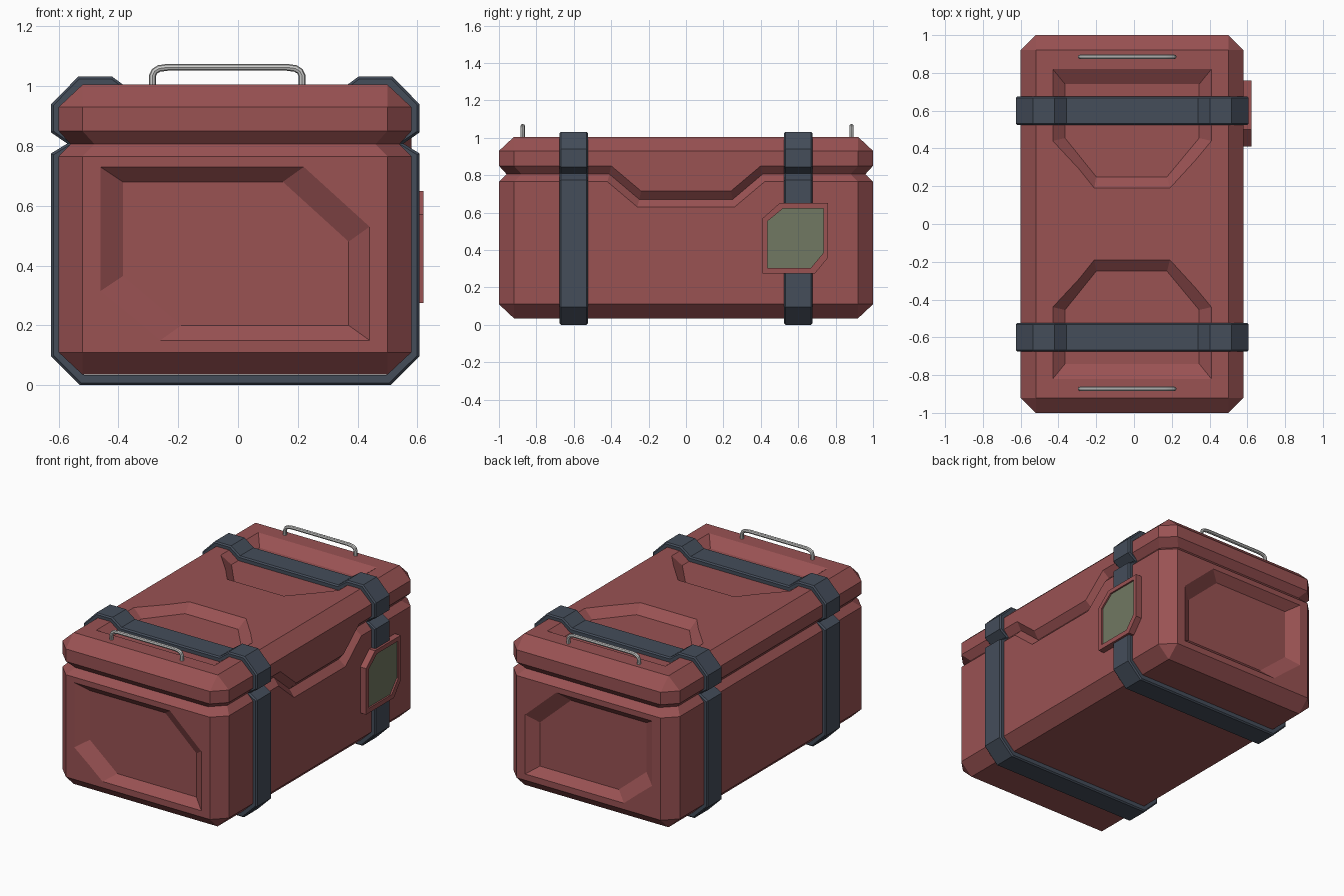
import bpy, bmesh
from mathutils import Vector

if "Cube" in bpy.data.objects:
    bpy.data.objects.remove(bpy.data.objects["Cube"])


def material(name, rgb):
    m = bpy.data.materials.new(name)
    m.diffuse_color = (*rgb, 1)
    m.use_nodes = True
    m.node_tree.nodes["Principled BSDF"].inputs["Base Color"].default_value = m.diffuse_color
    return m


RED = material("dull red", (0.32, 0.084, 0.086))
SLATE = material("dark slate", (0.058, 0.074, 0.102))
GREEN = material("olive screen", (0.165, 0.19, 0.122))
STEEL = material("light steel", (0.6, 0.6, 0.59))


def loft(name, loops, mats, cyclic=False):
    """Skin a list of equal-length point loops; cap the ends or close the ring."""
    bm = bmesh.new()
    rings = [[bm.verts.new(p) for p in loop] for loop in loops]
    n = len(rings[0])
    pairs = list(zip(rings, rings[1:]))
    if cyclic:
        pairs.append((rings[-1], rings[0]))
    for a, b in pairs:
        for i in range(n):
            j = (i + 1) % n
            bm.faces.new((a[i], a[j], b[j], b[i]))
    if not cyclic:
        bm.faces.new(rings[0])
        bm.faces.new(rings[-1]).material_index = len(mats) - 1
    bmesh.ops.remove_doubles(bm, verts=bm.verts, dist=0.0005)
    bmesh.ops.recalc_face_normals(bm, faces=bm.faces)
    me = bpy.data.meshes.new(name)
    bm.to_mesh(me)
    bm.free()
    ob = bpy.data.objects.new(name, me)
    bpy.context.collection.objects.link(ob)
    for m in mats:
        me.materials.append(m)
    return ob


# Case shell: chamfered box with a groove that dips on the right side
X0, X1, C = -0.60, 0.58, 0.08


def shell_ring(z, inset=0.0, clamp=0.0, ya=0.41, yb=0.25, dip=0.0):
    x0, x1, y1 = X0 + inset, X1 - inset, 1 - inset
    pts = [(x1, -y1 + C, z), (x1, -ya, z), (x1, -yb, z - dip),
           (x1, yb, z - dip), (x1, ya, z), (x1, y1 - C, z),
           (x1 - C, y1, z), (x0 + C, y1, z), (x0, y1 - C, z),
           (x0, -y1 + C, z), (x0 + C, -y1, z), (x1 - C, -y1, z)]
    return [(max(X0 + clamp, min(X1 - clamp, x)),
             max(clamp - 1, min(1 - clamp, y)), z) for x, y, z in pts]


shell = loft("case_shell", [
    shell_ring(0.035, clamp=C),
    shell_ring(0.11),
    shell_ring(0.765, ya=0.42, yb=0.26, dip=0.135),
    shell_ring(0.806, inset=0.04, dip=0.135),
    shell_ring(0.85, ya=0.40, yb=0.24, dip=0.135),
    shell_ring(0.93),
    shell_ring(1.005, clamp=C)], [RED])

# Sloped recesses in the end faces and the top, cut with tapered blocks
DEPTH = 0.05
END_OUT = [(-0.46, 0.73), (0.22, 0.73), (0.44, 0.53), (0.44, 0.15), (-0.26, 0.15), (-0.46, 0.315)]
END_IN = [(-0.385, 0.68), (0.15, 0.68), (0.37, 0.48), (0.37, 0.20), (-0.19, 0.20), (-0.385, 0.365)]
TOP_OUT = [(-0.43, 0.82), (0.41, 0.82), (0.41, 0.44), (0.19, 0.19), (-0.21, 0.19), (-0.43, 0.44)]
TOP_IN = [(-0.365, 0.74), (0.345, 0.74), (0.345, 0.455), (0.175, 0.25), (-0.20, 0.25), (-0.365, 0.455)]


def cut(outer, inner, place):
    """Cut a recess; place(u, v, depth) gives the 3D point."""
    grown = [(2 * a[0] - b[0], 2 * a[1] - b[1]) for a, b in zip(outer, inner)]
    loops = [[place(u, v, -DEPTH) for u, v in grown],
             [place(u, v, DEPTH) for u, v in inner]]
    cutter = loft("recess_cutter", loops, [RED])
    mod = shell.modifiers.new("recess", 'BOOLEAN')
    mod.operation, mod.solver, mod.object = 'DIFFERENCE', 'EXACT', cutter
    bpy.context.view_layer.objects.active = shell
    bpy.ops.object.modifier_apply(modifier=mod.name)
    bpy.data.objects.remove(cutter)


for s in (-1, 1):
    cut(END_OUT, END_IN, lambda u, v, d: (u, s * (1 - d), v))
    cut(TOP_OUT, TOP_IN, lambda u, v, d: (u, s * v, 1.005 - d))

# Straps: closed bands around the case that follow the groove and top recess
half = [(0.519, 0.0), (0.616, 0.096), (0.616, 0.775), (0.562, 0.808), (0.616, 0.845),
        (0.616, 0.94), (0.525, 1.032), (0.412, 1.032), (0.348, 0.985)]
PATH = [(x - 0.009, z) for x, z in half] + [(-x - 0.009, z) for x, z in reversed(half)]


def offset(path, d):
    out = []
    for i, p in enumerate(path):
        p = Vector(p)
        a = (p - Vector(path[i - 1])).normalized()
        b = (Vector(path[(i + 1) % len(path)]) - p).normalized()
        na, nb = Vector((-a.y, a.x)), Vector((-b.y, b.x))
        out.append(p + (na + nb) * d / (1 + na.dot(nb)))
    return out


lower, inner = offset(PATH, 0.008), offset(PATH, 0.034)
for name, yc in (("front_strap", -0.6), ("back_strap", 0.6)):
    w, e = 0.076, 0.008
    loops = []
    for o, m, i in zip(PATH, lower, inner):
        section = [(i, -w), (m, -w), (o, -w + e), (o, w - e), (m, w), (i, w)]
        loops.append([(p[0], yc + dy, p[1]) for p, dy in section])
    loft(name, loops, [SLATE], cyclic=True)

# Label plate with a sunken green window on the right side
FRAME = [(0.41, 0.275), (0.69, 0.275), (0.76, 0.36), (0.76, 0.65), (0.50, 0.65), (0.41, 0.57)]
WINDOW = [(0.437, 0.305), (0.668, 0.305), (0.735, 0.385), (0.735, 0.623), (0.52, 0.623), (0.437, 0.555)]
loft("label_plate", [[(x, y, z) for y, z in pts] for x, pts in
                     ((0.57, FRAME), (0.621, FRAME), (0.621, WINDOW), (0.611, WINDOW))],
     [RED, GREEN])

# Wire handles on the top
for name, y in (("front_handle", -0.873), ("back_handle", 0.885)):
    cu = bpy.data.curves.new(name, 'CURVE')
    cu.dimensions = '3D'
    cu.bevel_depth, cu.bevel_resolution, cu.use_fill_caps = 0.0115, 2, True
    side = [(0.25, 0.99), (0.25, 1.035), (0.243, 1.05), (0.228, 1.059), (0.20, 1.063)]
    pts = [(-0.036 - x, z) for x, z in side] + [(-0.036 + x, z) for x, z in reversed(side)]
    sp = cu.splines.new('POLY')
    sp.points.add(len(pts) - 1)
    for p, (x, z) in zip(sp.points, pts):
        p.co = (x, y, z, 1)
    cu.materials.append(STEEL)
    ob = bpy.data.objects.new(name, cu)
    bpy.context.collection.objects.link(ob)
    bpy.ops.object.select_all(action='DESELECT')
    ob.select_set(True)
    bpy.context.view_layer.objects.active = ob
    bpy.ops.object.convert(target='MESH')
    bpy.ops.object.shade_smooth_by_angle()
